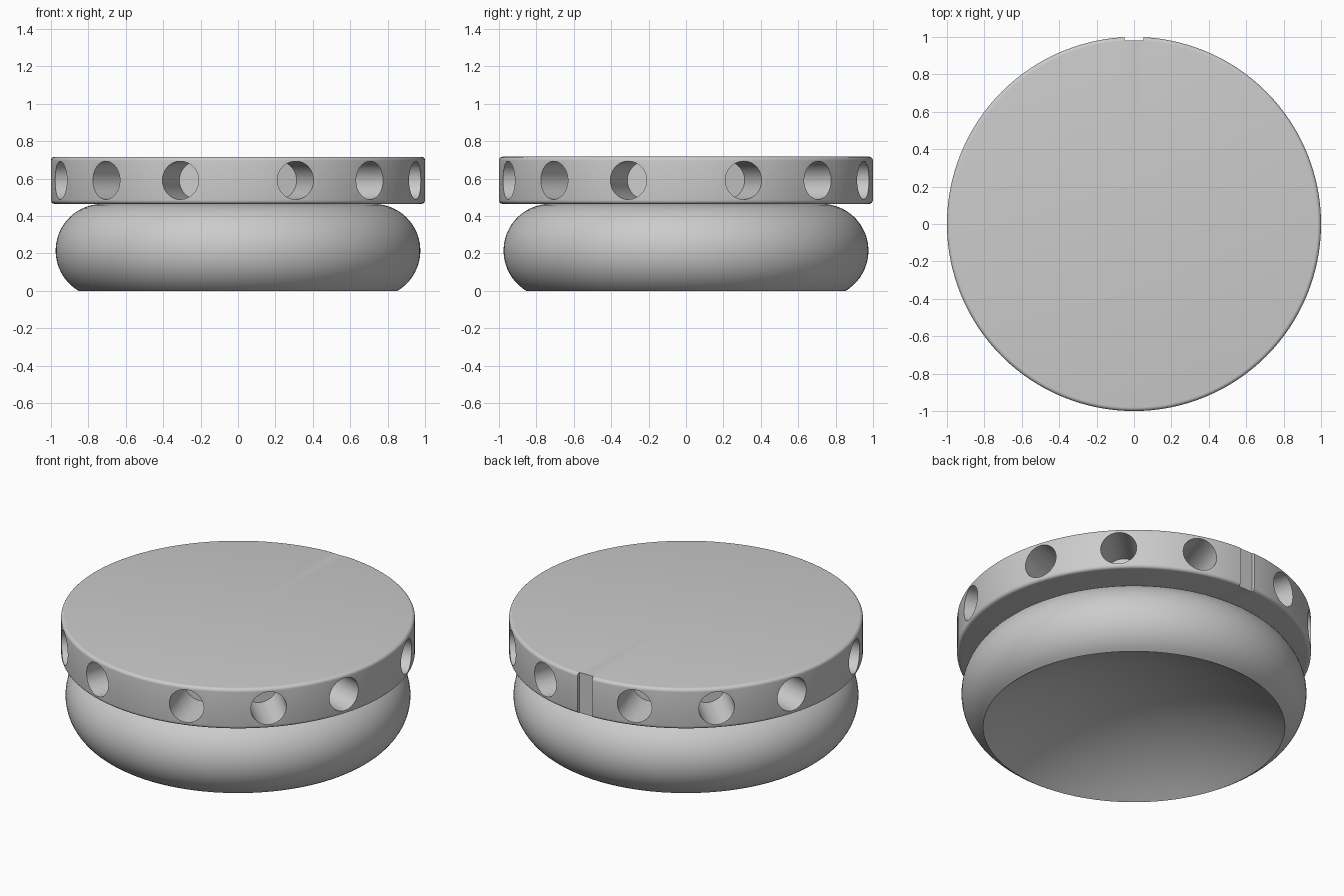
import bpy
import bmesh
from math import sin, cos, pi, radians, asin
from mathutils import Matrix, Vector

cube = bpy.data.objects.get("Cube")
if cube:
    bpy.data.objects.remove(cube, do_unlink=True)

grey = bpy.data.materials.new("plain grey")
grey.use_nodes = True
colour = (0.6, 0.6, 0.6, 1)
grey.diffuse_color = colour
for node in grey.node_tree.nodes:
    if node.type == "BSDF_PRINCIPLED":
        node.inputs["Base Color"].default_value = colour


def arc(r, z, radius, start, end, steps):
    """Profile points (radius, height) along an arc, angles in radians."""
    angles = [start + (end - start) * i / steps for i in range(steps + 1)]
    return [(r + radius * cos(a), z + radius * sin(a)) for a in angles]


def add_object(name, bm):
    bmesh.ops.recalc_face_normals(bm, faces=bm.faces)
    mesh = bpy.data.meshes.new(name)
    bm.to_mesh(mesh)
    bm.free()
    mesh.materials.append(grey)
    ob = bpy.data.objects.new(name, mesh)
    bpy.context.collection.objects.link(ob)
    return ob


def lathe(name, profile, segments=128):
    bm = bmesh.new()
    verts = [bm.verts.new((r, 0, z)) for r, z in profile]
    edges = [bm.edges.new(pair) for pair in zip(verts, verts[1:])]
    bmesh.ops.spin(bm, geom=verts + edges, cent=(0, 0, 0), axis=(0, 0, 1),
                   angle=2 * pi, steps=segments, use_duplicate=False)
    bmesh.ops.remove_doubles(bm, verts=bm.verts, dist=1e-4)
    return add_object(name, bm)


def smooth(ob):
    bpy.ops.object.select_all(action="DESELECT")
    ob.select_set(True)
    bpy.context.view_layer.objects.active = ob
    bpy.ops.object.shade_smooth_by_angle(angle=radians(30))


# Rounded base with a hollow, dished underside
bulge, centre_r, centre_z = 0.25, 0.725, 0.215
side = arc(centre_r, centre_z, bulge, -asin(centre_z / bulge), pi / 2, 24)
rim = side[0][0]
depth = 0.26
dish_radius = (rim ** 2 + depth ** 2) / (2 * depth)
edge_angle = asin(rim / dish_radius)
dish = arc(0, depth - dish_radius, dish_radius, pi / 2, pi / 2 - edge_angle, 16)
base = lathe("rounded_base", [(0, depth)] + dish[1:-1] + side + [(0, centre_z + bulge)])
smooth(base)

# Flat disc with softened rims
low, high, bevel = 0.465, 0.717, 0.02
disc = lathe("top_disc", [(0, low)]
             + arc(1 - bevel, low + bevel, bevel, -pi / 2, 0, 5)
             + arc(1 - bevel, high - bevel, bevel, 0, pi / 2, 5)
             + [(0, high)])

# Cutters: blind radial holes, three to each quarter, and a notch at the back
bm = bmesh.new()
for quarter in range(4):
    for step in (18, 45, 72):
        turn = Matrix.Rotation(radians(quarter * 90 + step), 4, "Z")
        place = turn @ Matrix.Translation(Vector((0.9, 0, 0.591)))
        bmesh.ops.create_cone(bm, cap_ends=True, segments=48, radius1=0.102,
                              radius2=0.102, depth=0.4,
                              matrix=place @ Matrix.Rotation(pi / 2, 4, "Y"))
notch = Matrix.Translation(Vector((0, 1.08, 0.6))) @ Matrix.Diagonal((0.1, 0.2, 0.6, 1))
bmesh.ops.create_cube(bm, size=1, matrix=notch)
cutter = add_object("hole_cutter", bm)
cutter.hide_render = True

cut = disc.modifiers.new("holes", "BOOLEAN")
cut.operation = "DIFFERENCE"
cut.solver = "EXACT"
cut.object = cutter
bpy.context.view_layer.objects.active = disc
bpy.ops.object.modifier_apply(modifier=cut.name)
bpy.data.objects.remove(cutter, do_unlink=True)
smooth(disc)
